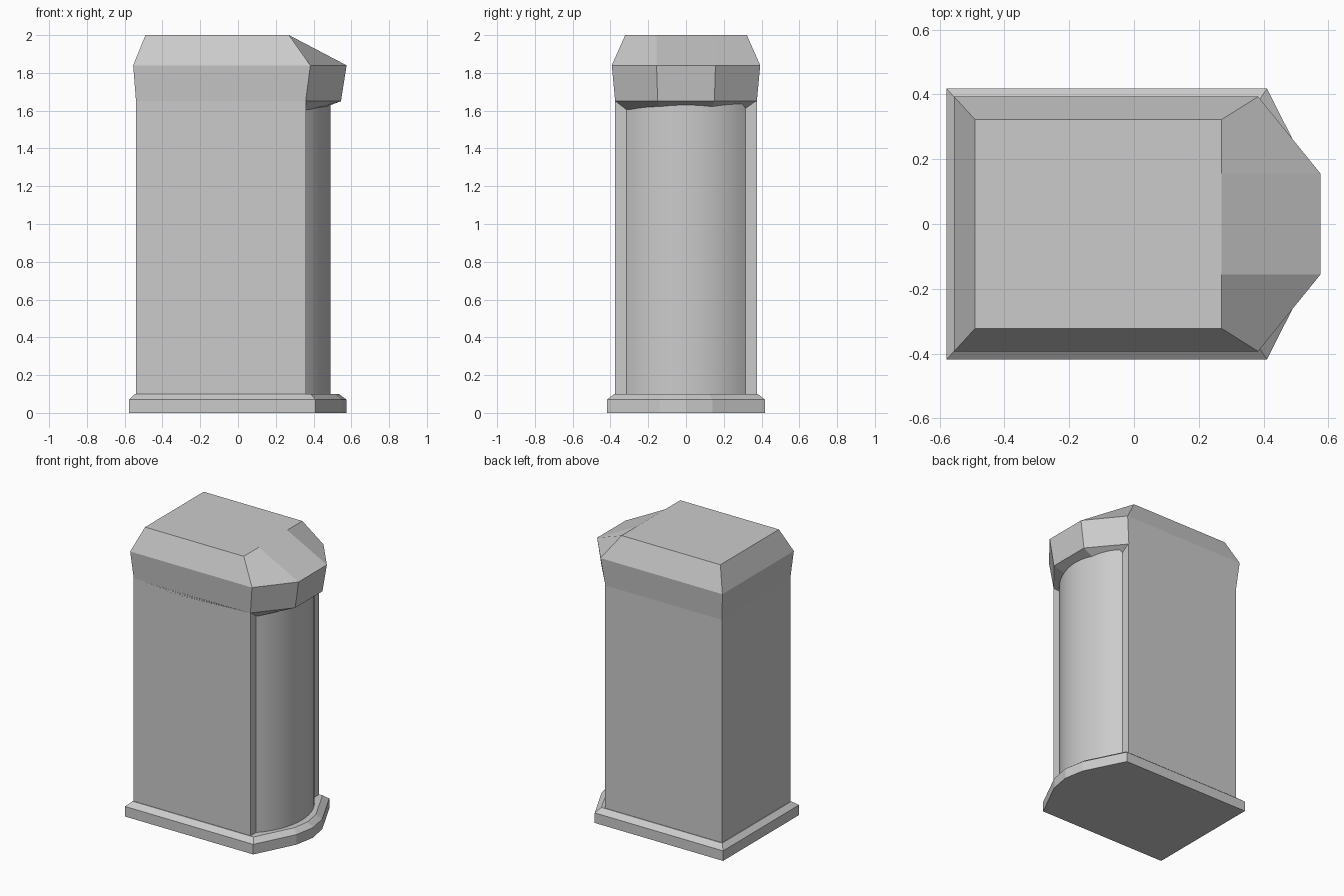
import bpy, bmesh, math

if "Cube" in bpy.data.objects:
    bpy.data.objects.remove(bpy.data.objects["Cube"])


def mirror_outline(half):
    """Half outline (y >= 0, ordered from the bulged +x end to the back) -> full closed outline."""
    other = [(x, -y) for x, y in reversed(half) if y > 1e-6]
    return half + other


def loft(name, rings, cap_bottom=True, cap_top=True, smooth=None):
    """Skin a stack of (z, half outline) rings with equal point counts."""
    bm = bmesh.new()
    loops = [[bm.verts.new((x, y, z)) for x, y in mirror_outline(h)] for z, h in rings]
    for a, b in zip(loops, loops[1:]):
        n = len(a)
        for i in range(n):
            j = (i + 1) % n
            bm.faces.new((a[i], a[j], b[j], b[i]))
    if cap_bottom:
        bm.faces.new(list(reversed(loops[0])))
    if cap_top:
        bm.faces.new(loops[-1])
    bmesh.ops.remove_doubles(bm, verts=bm.verts, dist=1e-5)
    bmesh.ops.recalc_face_normals(bm, faces=bm.faces)
    mesh = bpy.data.meshes.new(name)
    bm.to_mesh(mesh)
    bm.free()
    ob = bpy.data.objects.new(name, mesh)
    bpy.context.collection.objects.link(ob)
    if smooth:
        bpy.ops.object.select_all(action='DESELECT')
        ob.select_set(True)
        bpy.context.view_layer.objects.active = ob
        bpy.ops.object.shade_smooth_by_angle(angle=math.radians(smooth))
    return ob


# Plinth: bowed on the +x side with a bevelled upper edge
foot = [(0.575, 0), (0.55, 0.14), (0.49, 0.26), (0.41, 0.418), (-0.578, 0.418)]
foot_top = [(0.535, 0), (0.515, 0.12), (0.46, 0.23), (0.385, 0.38), (-0.545, 0.38)]
loft("plinth", [(0, foot), (0.07, foot), (0.10, foot_top)])

# Body: box with a shallow round column face on the +x side
half_w, depth, steps = 0.315, 0.13, 8
radius = (half_w ** 2 + depth ** 2) / (2 * depth)
sweep = math.asin(half_w / radius)
arc = [(0.36 + depth - radius + radius * math.cos(sweep * i / steps),
        radius * math.sin(sweep * i / steps)) for i in range(steps + 1)]
body = arc + [(0.36, 0.375), (-0.54, 0.375)]
loft("body", [(0.10, body), (1.65, body)], cap_bottom=False, cap_top=False, smooth=30)

# Cap: overhanging hood with sloped underside, flared sides and bevelled roof
loft("cap", [
    (1.60, [(0.41, 0.13), (0.355, 0.315), (-0.54, 0.375)]),
    (1.65, [(0.545, 0.15), (0.358, 0.375), (-0.54, 0.375)]),
    (1.84, [(0.575, 0.156), (0.383, 0.393), (-0.555, 0.393)]),
    (2.00, [(0.27, 0.156), (0.27, 0.322), (-0.49, 0.322)]),
], cap_bottom=False)
